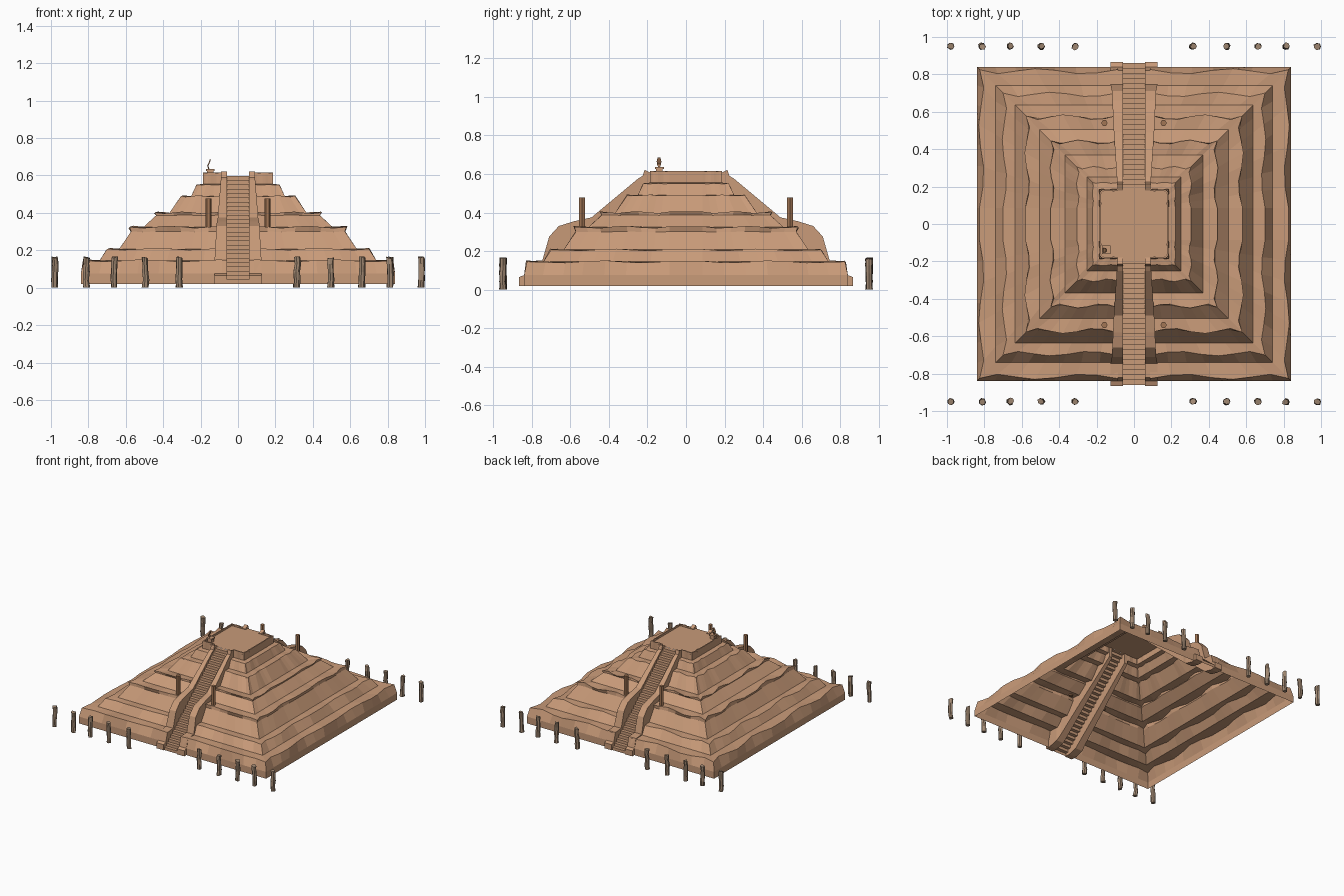
import bpy, bmesh, math, random
from mathutils import Vector, Matrix

if "Cube" in bpy.data.objects:
    bpy.data.objects.remove(bpy.data.objects["Cube"])

random.seed(4)


def material(name, col):
    m = bpy.data.materials.new(name)
    m.diffuse_color = (*col, 1)
    m.use_nodes = True
    m.node_tree.nodes["Principled BSDF"].inputs["Base Color"].default_value = m.diffuse_color
    return m


STONE = material("tan_stone", (0.58, 0.325, 0.19))
WOOD = material("brown_wood", (0.36, 0.18, 0.09))
GREY = material("weathered_post", (0.36, 0.25, 0.17))


def finish(bm, name, mat, fix_normals=True):
    if fix_normals:
        bmesh.ops.recalc_face_normals(bm, faces=bm.faces)
    me = bpy.data.meshes.new(name)
    bm.to_mesh(me)
    bm.free()
    me.materials.append(mat)
    ob = bpy.data.objects.new(name, me)
    bpy.context.collection.objects.link(ob)
    return ob


# Stepped body: open shell of square rings (half width, height, waviness)
RINGS = [(0.84, 0.02, 0), (0.84, 0.075, 0), (0.825, 0.145, 0.014), (0.74, 0.145, 0),
         (0.70, 0.207, 0.012), (0.635, 0.207, 0), (0.572, 0.30, 0.004), (0.58, 0.325, 0.014),
         (0.505, 0.325, 0), (0.437, 0.387, 0.003), (0.445, 0.402, 0.011), (0.37, 0.395, 0),
         (0.31, 0.482, 0.006), (0.305, 0.49, 0.007), (0.25, 0.49, 0), (0.222, 0.55, 0.003),
         (0.187, 0.555, 0), (0.187, 0.615, 0.003), (0.179, 0.615, 0.003), (0.179, 0.60, 0)]
SLOT = 0.085  # half width of the opening for the stairs
FR = [1, 0.87, 0.73, 0.6, 0.45, 0.3, 0.15, 0]

bm = bmesh.new()
for side in range(4):
    rot = Matrix.Rotation(side * math.pi / 2, 3, 'Z')
    loops = []
    for w, z, amp in RINGS:
        row = []
        for sgn, fs in ((-1, FR), (1, FR[::-1])):
            for f in fs:
                x = sgn * (SLOT + (w - SLOT) * f)
                wave = 0 if f == 1 else amp * (math.cos(f * 9.5 + 0.8) - 0.6)
                dz = 0 if f == 1 else amp * 0.45 * math.cos(f * 11 + side)
                row.append(bm.verts.new(rot @ Vector((x, -w - wave, z + dz))))
        loops.append(row)
    mid = len(FR) - 1
    for a, b in zip(loops, loops[1:]):
        for i in range(len(a) - 1):
            if i == mid and side % 2 == 0:
                continue  # stairs pass through here
            bm.faces.new((a[i], a[i + 1], b[i + 1], b[i]))
# platform floor
bm.faces.new([bm.verts.new((x, y, 0.60)) for x, y in
              ((-0.185, -0.185), (0.185, -0.185), (0.185, 0.185), (-0.185, 0.185))])
bmesh.ops.remove_doubles(bm, verts=bm.verts, dist=0.0001)
finish(bm, "stepped_pyramid", STONE, False)

# Stairs and side ramps, front and back
STEPS, Y0, Y1, Z0, Z1 = 25, 0.86, 0.183, 0.02, 0.598


def stair_z(y):
    return Z0 + (Y0 - y) / (Y0 - Y1) * (Z1 - Z0)


# ramp profile: y, top z, outer x
RAMP = [(0.867, 0.065, 0.125), (0.84, 0.075, 0.125), (0.82, 0.147, 0.125), (0.745, 0.152, 0.125),
        (0.71, 0.275, 0.118), (0.66, 0.33, 0.116), (0.58, 0.355, 0.112), (0.49, 0.375, 0.108),
        (0.25, 0.575, 0.092), (0.225, 0.59, 0.09), (0.215, 0.622, 0.09), (0.18, 0.605, 0.088)]

for d, label in ((-1, "front"), (1, "back")):
    bm = bmesh.new()
    prof = []
    for i in range(STEPS):
        y = Y0 + (Y1 - Y0) * i / STEPS
        prof += [(y, Z0 + (Z1 - Z0) * i / STEPS), (y, Z0 + (Z1 - Z0) * (i + 1) / STEPS)]
    prof.append((Y1, Z1))
    rows = [[bm.verts.new((x, d * y, z)) for x in (-0.064, 0.064)] for y, z in prof]
    for a, b in zip(rows, rows[1:]):
        f = (a[0], a[1], b[1], b[0])
        bm.faces.new(f if d < 0 else f[::-1])
    finish(bm, label + "_stairs", STONE, False)

    for s, sn in ((-1, "left"), (1, "right")):
        bm = bmesh.new()
        rows = []
        for y, z, xo in RAMP:
            low = max(0.02, stair_z(y) - 0.08)
            rows.append([bm.verts.new((s * x, d * y, h)) for x, h in
                         ((0.06, low), (xo, low), (xo, z), (0.06, z))])
        for a, b in zip(rows, rows[1:]):
            for k in range(4):
                n = (k + 1) % 4
                bm.faces.new((a[k], a[n], b[n], b[k]))
        bm.faces.new(rows[0])
        bm.faces.new(rows[-1][::-1])
        finish(bm, f"{label}_{sn}_ramp", STONE)


def prism(name, x, y, z0, z1, r, sides, mat, jitter=0.0, levels=1):
    """Upright many-sided post, optionally roughened."""
    bm = bmesh.new()
    rows = []
    for l in range(levels + 1):
        cx, cy = random.uniform(-jitter, jitter), random.uniform(-jitter, jitter)
        row = []
        for k in range(sides):
            a = 2 * math.pi * k / sides
            rr = r + random.uniform(-jitter, jitter)
            z = z0 + (z1 - z0) * l / levels
            if l == levels:
                z -= random.uniform(0, jitter * 4)
            row.append(bm.verts.new((x + cx + rr * math.cos(a), y + cy + rr * math.sin(a), z)))
        rows.append(row)
    for a, b in zip(rows, rows[1:]):
        for k in range(sides):
            n = (k + 1) % sides
            bm.faces.new((a[k], a[n], b[n], b[k]))
    bm.faces.new(rows[0][::-1])
    bm.faces.new(rows[-1])
    return finish(bm, name, mat)


# Poles beside the stairs and rows of weathered posts
for sy in (-1, 1):
    for sx in (-1, 1):
        prism("stair_pole", sx * 0.158, sy * 0.54, 0.315, 0.478, 0.017, 6, WOOD)
        for px in (0.315, 0.495, 0.662, 0.812, 0.98):
            prism("weathered_post", sx * px, sy * 0.95, 0.0, 0.168, 0.017, 7, GREY, 0.003, 4)


# Small brazier on the platform with a thin curling flame
def box(name, x, y, z, sx, sy, sz, mat):
    bm = bmesh.new()
    bmesh.ops.create_cube(bm, size=1)
    for v in bm.verts:
        v.co = Vector((x + v.co.x * sx, y + v.co.y * sy, z + v.co.z * sz))
    return finish(bm, name, mat)


box("brazier_foot", -0.148, -0.138, 0.613, 0.034, 0.034, 0.026, STONE)
box("brazier_plate", -0.148, -0.138, 0.630, 0.046, 0.046, 0.01, STONE)
bm = bmesh.new()
rows = []
for x, z, h in ((-0.156, 0.634, 0.004), (-0.162, 0.652, 0.011), (-0.155, 0.666, 0.012), (-0.148, 0.685, 0.007)):
    rows.append([bm.verts.new((x + dx, -0.14 + dy * h, z)) for dx, dy in
                 ((-0.003, -1), (0.003, -1), (0.003, 1), (-0.003, 1))])
for a, b in zip(rows, rows[1:]):
    for k in range(4):
        bm.faces.new((a[k], a[(k + 1) % 4], b[(k + 1) % 4], b[k]))
bm.faces.new(rows[0][::-1])
bm.faces.new(rows[-1])
finish(bm, "brazier_flame", WOOD)
